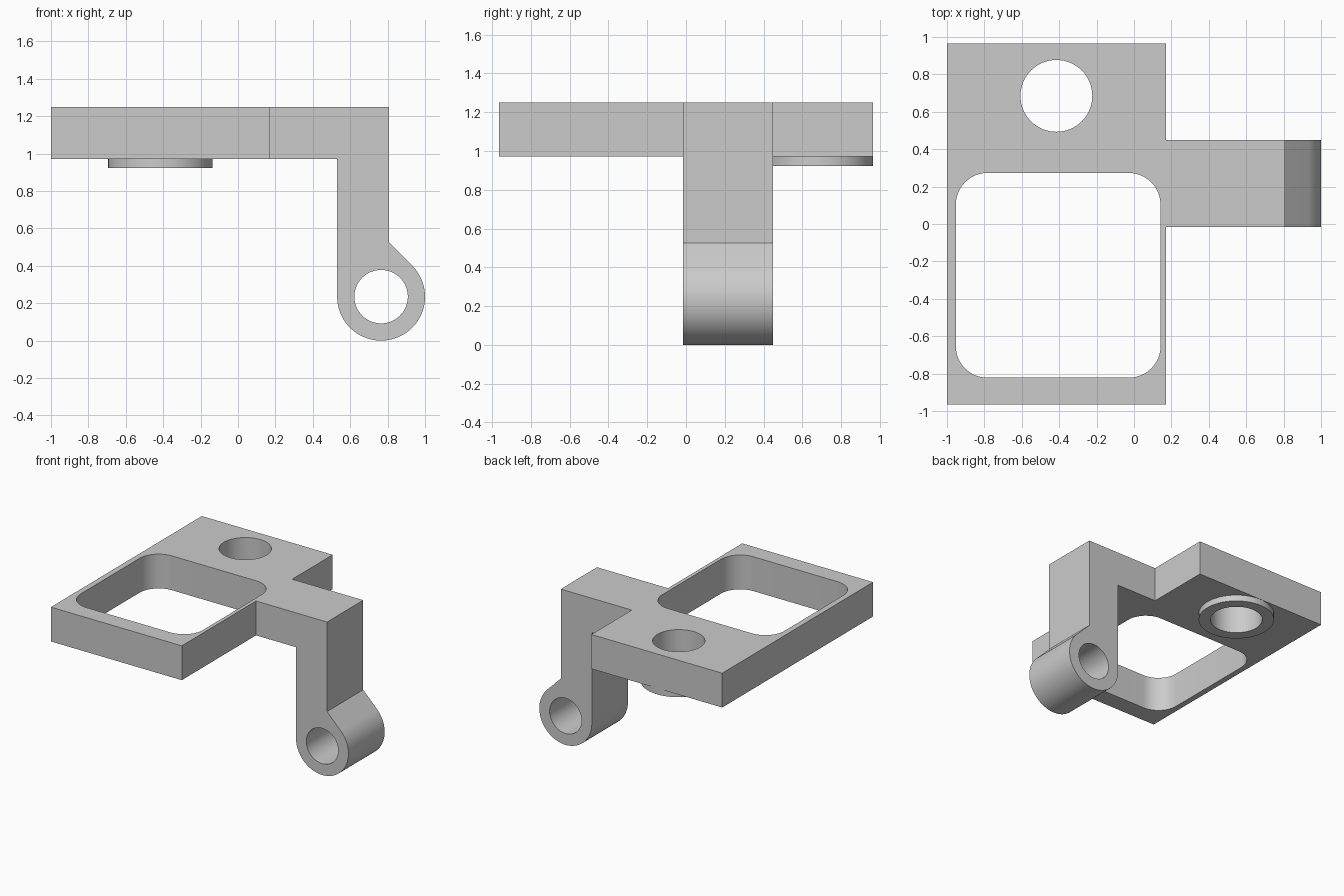
import bpy, bmesh
from math import cos, sin, pi, radians

if "Cube" in bpy.data.objects:
    bpy.data.objects.remove(bpy.data.objects["Cube"], do_unlink=True)

grey = bpy.data.materials.new("plain grey")
grey.use_nodes = True
colour = (0.6, 0.6, 0.6, 1)
grey.diffuse_color = colour
grey.node_tree.nodes["Principled BSDF"].inputs["Base Color"].default_value = colour


def arc(cx, cy, r, start, end, steps):
    """Points on an arc, angles in degrees."""
    angles = [radians(start + (end - start) * i / steps) for i in range(steps + 1)]
    return [(cx + r * cos(a), cy + r * sin(a)) for a in angles]


def circle(cx, cy, r, steps=64):
    return arc(cx, cy, r, 0, 360, steps)[:-1]


def rectangle(x0, x1, y0, y1):
    return [(x0, y0), (x1, y0), (x1, y1), (x0, y1)]


def rounded_rectangle(x0, x1, y0, y1, r):
    corners = [(x1 - r, y1 - r), (x0 + r, y1 - r), (x0 + r, y0 + r), (x1 - r, y0 + r)]
    return [p for i, c in enumerate(corners) for p in arc(*c, r, 90 * i, 90 * i + 90, 12)]


def prism(name, outline, low, high, axis="z"):
    """Extrude an outline along z, or an x-z outline along y."""
    place = (lambda u, v, w: (u, v, w)) if axis == "z" else (lambda u, v, w: (u, w, v))
    bm = bmesh.new()
    base = bm.faces.new([bm.verts.new(place(u, v, low)) for u, v in outline])
    new = bmesh.ops.extrude_face_region(bm, geom=[base])["geom"]
    bmesh.ops.translate(bm, verts=[g for g in new if isinstance(g, bmesh.types.BMVert)],
                        vec=place(0, 0, high - low))
    bmesh.ops.recalc_face_normals(bm, faces=bm.faces)
    mesh = bpy.data.meshes.new(name)
    bm.to_mesh(mesh)
    bm.free()
    mesh.materials.append(grey)
    obj = bpy.data.objects.new(name, mesh)
    bpy.context.collection.objects.link(obj)
    return obj


def combine(target, tool, operation):
    """Apply a boolean and discard the tool object."""
    mod = target.modifiers.new(operation, "BOOLEAN")
    mod.operation, mod.object, mod.solver = operation, tool, "EXACT"
    bpy.context.view_layer.objects.active = target
    bpy.ops.object.modifier_apply(modifier=mod.name)
    bpy.data.objects.remove(tool, do_unlink=True)


# Flat mounting plate
bracket = prism("bracket", rectangle(-1, 0.172, -0.965, 0.965), 0.972, 1.25)

# Round boss under the plate
boss = prism("boss", circle(-0.415, 0.685, 0.279), 0.922, 1.1)

# Side arm that bends down into a leg and ends in a round eye
eye_x, eye_z, eye_r = 0.765, 0.235, 0.235
arm_outline = [(0.16, 1.25), (0.16, 0.972), (0.53, 0.972)]
arm_outline += arc(eye_x, eye_z, eye_r, -180, 45, 48)
arm_outline += [(0.808, 0.525), (0.808, 1.25)]
arm = prism("arm", arm_outline, -0.015, 0.448, "y")

for part in (boss, arm):
    combine(bracket, part, "UNION")

# Window, boss hole and eye hole
cutters = [
    prism("window_cutter", rounded_rectangle(-0.953, 0.142, -0.822, 0.273, 0.17), 0.8, 1.4),
    prism("boss_hole_cutter", circle(-0.415, 0.685, 0.192), 0.8, 1.4),
    prism("eye_hole_cutter", circle(eye_x, eye_z, 0.143), -0.2, 0.7, "y"),
]
for cutter in cutters:
    combine(bracket, cutter, "DIFFERENCE")

# Smooth the round walls and keep the corners sharp
bpy.ops.object.select_all(action="DESELECT")
bracket.select_set(True)
bpy.context.view_layer.objects.active = bracket
bpy.ops.object.shade_smooth_by_angle(angle=radians(30))
